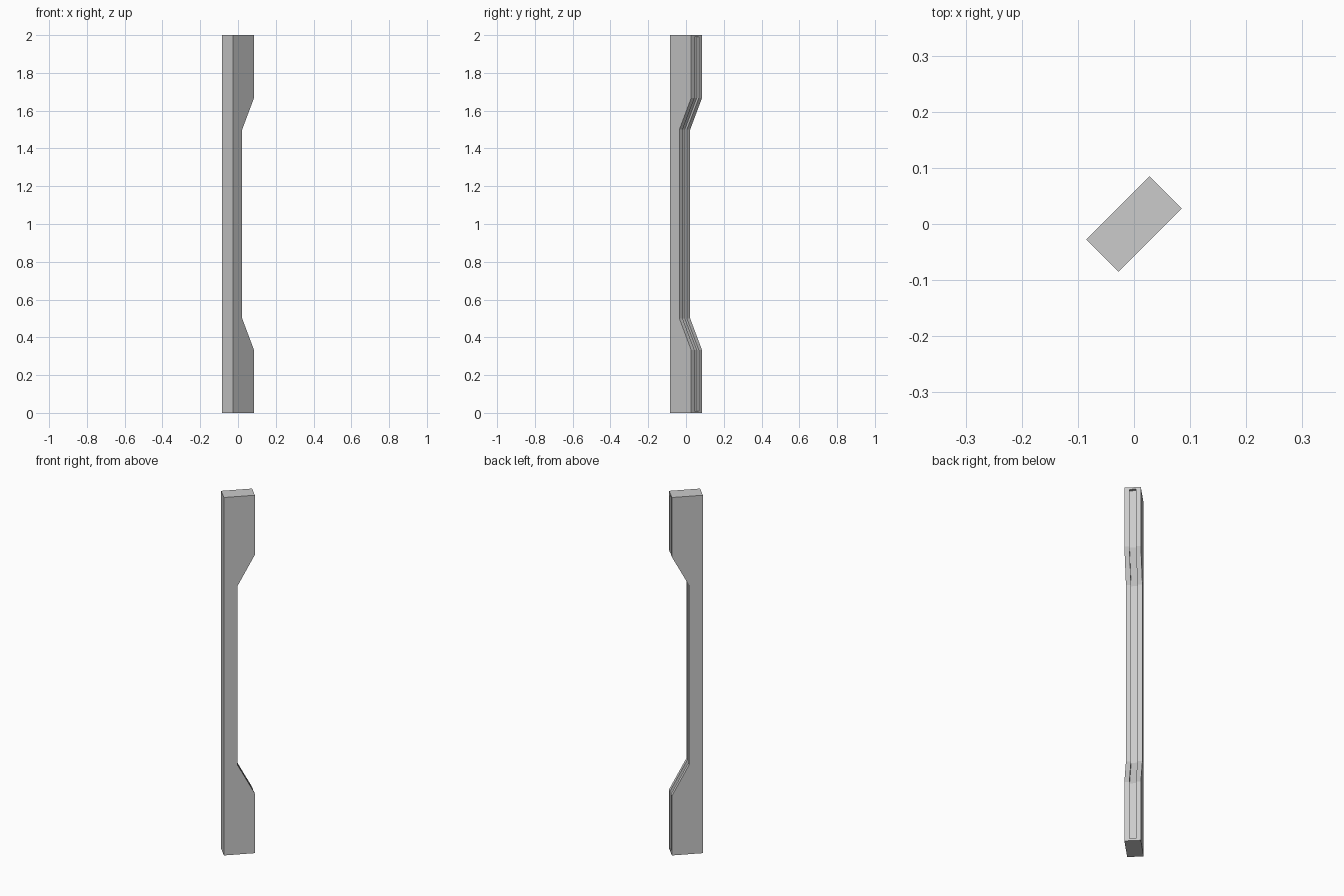
import bpy, bmesh, math

if "Cube" in bpy.data.objects:
    bpy.data.objects.remove(bpy.data.objects["Cube"])

HALF_W, HALF_T = 0.0795, 0.0405   # half width and half thickness of the slab
WAIST = -0.0095                   # front edge at the narrow middle
RIM, GROOVE_HALF, DEPTH = 0.011, 0.016, 0.015


def front_edge(z0, z1, shift=0.0):
    """Stepped front edge from bottom to top, as (width, z) points."""
    pts = [(HALF_W, z0), (HALF_W, 0.333), (WAIST, 0.5),
           (WAIST, 1.5), (HALF_W, 1.667), (HALF_W, z1)]
    return [(x + shift, z) for x, z in pts]


def prism(name, outline, half):
    """Extrude an XZ outline along Y and turn it 45 degrees."""
    bm = bmesh.new()
    face = bm.faces.new([bm.verts.new((x, -half, z)) for x, z in outline])
    ext = bmesh.ops.extrude_face_region(bm, geom=[face])
    verts = [g for g in ext["geom"] if isinstance(g, bmesh.types.BMVert)]
    bmesh.ops.translate(bm, verts=verts, vec=(0, 2 * half, 0))
    bmesh.ops.recalc_face_normals(bm, faces=bm.faces[:])
    mesh = bpy.data.meshes.new(name)
    bm.to_mesh(mesh)
    bm.free()
    obj = bpy.data.objects.new(name, mesh)
    obj.rotation_euler.z = math.radians(45)
    bpy.context.collection.objects.link(obj)
    return obj


# Post with a cut-back waist
post = prism("waisted_post",
             [(-HALF_W, 0)] + front_edge(0, 2) + [(-HALF_W, 2)], HALF_T)

# Shallow groove that follows the stepped front edge
z0, z1 = RIM, 2 - RIM
cutter = prism("groove_cutter",
               front_edge(z0, z1, -DEPTH) + front_edge(z0, z1, 0.03)[::-1],
               GROOVE_HALF)
cutter.hide_render = True

mod = post.modifiers.new("groove", 'BOOLEAN')
mod.operation = 'DIFFERENCE'
mod.solver = 'EXACT'
mod.object = cutter
bpy.context.view_layer.objects.active = post
bpy.ops.object.modifier_apply(modifier=mod.name)
bpy.data.objects.remove(cutter)
